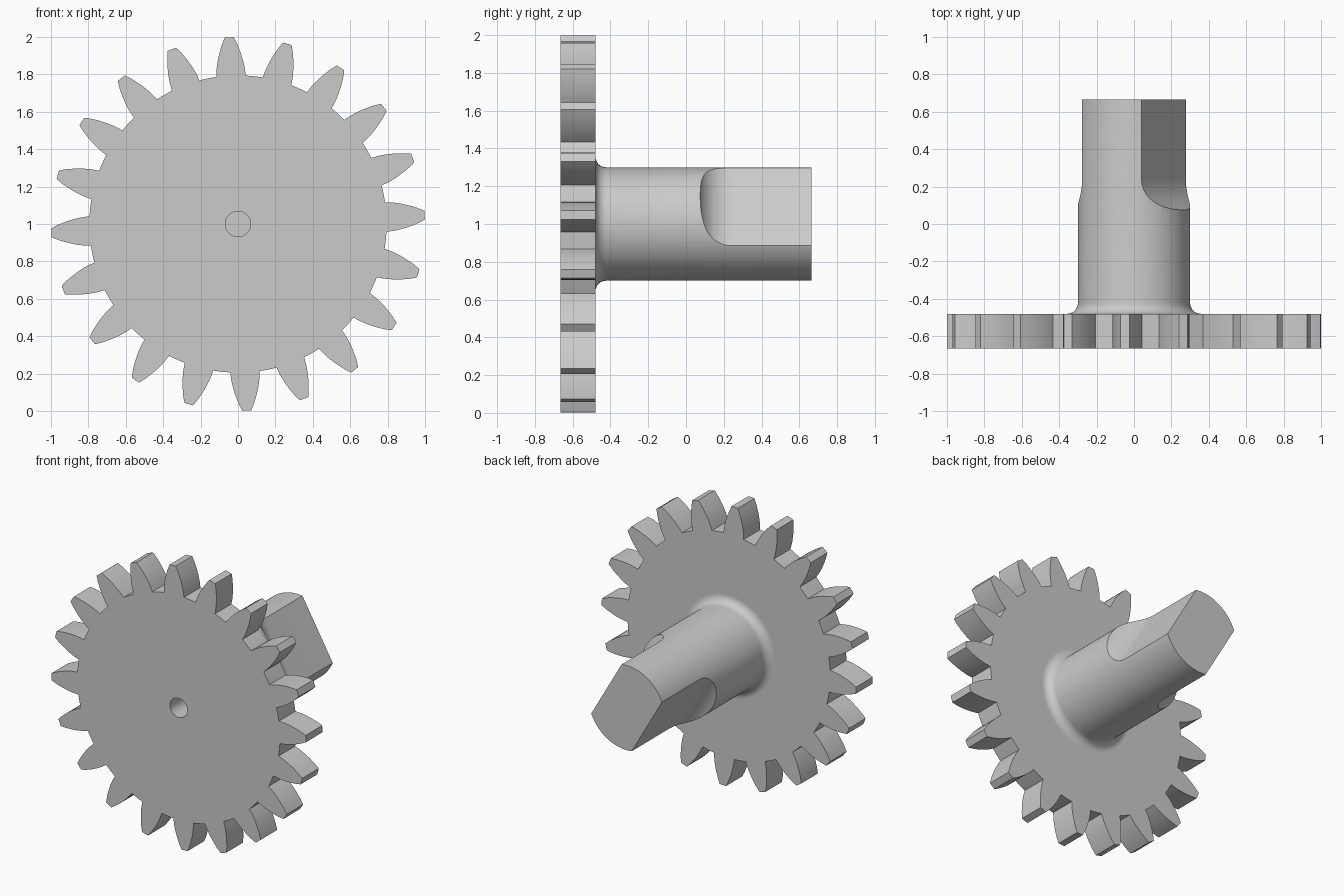
import bpy
import bmesh
from math import sin, cos, pi, radians
from mathutils import Vector

old = bpy.data.objects.get("Cube")
if old:
    bpy.data.objects.remove(old, do_unlink=True)

steel = bpy.data.materials.new("plain_grey")
grey = (0.6, 0.6, 0.6, 1)
steel.diffuse_color = grey
steel.use_nodes = True
steel.node_tree.nodes["Principled BSDF"].inputs["Base Color"].default_value = grey

CENTRE = Vector((0, 0, 1))
FRONT, BACK, END = -0.665, -0.48, 0.665


def ring_point(radius, angle, y):
    return CENTRE + Vector((radius * cos(angle), y, radius * sin(angle)))


def make_object(name, bm):
    bmesh.ops.recalc_face_normals(bm, faces=bm.faces)
    mesh = bpy.data.meshes.new(name)
    bm.to_mesh(mesh)
    bm.free()
    mesh.materials.append(steel)
    obj = bpy.data.objects.new(name, mesh)
    bpy.context.collection.objects.link(obj)
    return obj


def prism(name, outline, offset):
    """Extrude a closed outline of 3D points along an offset."""
    bm = bmesh.new()
    face = bm.faces.new([bm.verts.new(p) for p in outline])
    new = bmesh.ops.extrude_face_region(bm, geom=[face])["geom"]
    verts = [v for v in new if isinstance(v, bmesh.types.BMVert)]
    bmesh.ops.translate(bm, verts=verts, vec=offset)
    # Extruding keeps the first face as the near cap
    return make_object(name, bm)


def lathe(name, profile, steps):
    """Revolve (radius, y) pairs about the gear axis, with flat caps."""
    bm = bmesh.new()
    rings = [[bm.verts.new(ring_point(r, 2 * pi * i / steps, y)) for i in range(steps)]
             for r, y in profile]
    for a, b in zip(rings, rings[1:]):
        for i in range(steps):
            j = (i + 1) % steps
            bm.faces.new((a[i], a[j], b[j], b[i]))
    bm.faces.new(rings[0])
    bm.faces.new(rings[-1])
    return make_object(name, bm)


def cut(target, cutter):
    mod = target.modifiers.new("cut", 'BOOLEAN')
    mod.operation = 'DIFFERENCE'
    mod.solver = 'EXACT'
    mod.object = cutter
    bpy.context.view_layer.objects.active = target
    bpy.ops.object.modifier_apply(modifier=mod.name)
    bpy.data.objects.remove(cutter, do_unlink=True)


# Gear wheel: tooth flank given as (radius, half width)
TEETH = 20
flank = [(0.795, 0.079), (0.84, 0.075), (0.88, 0.067),
         (0.92, 0.056), (0.96, 0.042), (0.999, 0.024)]
outline = []
for k in range(TEETH):
    mid = radians(2.7) + 2 * pi * k / TEETH
    outline += [ring_point(r, mid - w / r, FRONT) for r, w in flank]
    outline += [ring_point(r, mid + w / r, FRONT) for r, w in reversed(flank)]
    outline.append(ring_point(0.795, mid + pi / TEETH, FRONT))
gear = prism("gear_wheel", outline, Vector((0, BACK - FRONT, 0)))

# Centre hole in the front of the wheel
cut(gear, lathe("hole_cutter", [(0.068, FRONT - 0.1), (0.068, BACK + 0.1)], 32))

# Shaft with a rounded fillet where it meets the wheel
SHAFT, FILLET = 0.3, 0.058
profile = [(SHAFT + FILLET, BACK - 0.01)]
for i in range(9):
    a = i / 8 * pi / 2
    profile.append((SHAFT + FILLET * (1 - sin(a)), BACK + FILLET * (1 - cos(a))))
profile.append((SHAFT, END))
shaft = lathe("shaft", profile, 96)

# Two opposite flats with a concave run-out
FLAT, START, RUNOUT = 0.183, 0.24, 0.175
for angle in (radians(30), radians(210)):
    normal = Vector((cos(angle), 0, sin(angle)))
    along = Vector((-sin(angle), 0, cos(angle)))
    side = [(0.8, 0.6), (0.8, FLAT)]
    for i in range(17):
        a = i / 16 * pi / 2
        side.append((START - RUNOUT * sin(a), FLAT + RUNOUT * (1 - cos(a))))
    side.append((START - RUNOUT, 0.6))
    points = [CENTRE + normal * h + Vector((0, y, 0)) - along * 0.5 for y, h in side]
    cut(shaft, prism("flat_cutter", points, along))

# Smooth the curved faces and keep hard edges
bpy.ops.object.select_all(action='DESELECT')
for obj in (gear, shaft):
    obj.select_set(True)
bpy.context.view_layer.objects.active = gear
bpy.ops.object.shade_smooth_by_angle(angle=radians(25))
